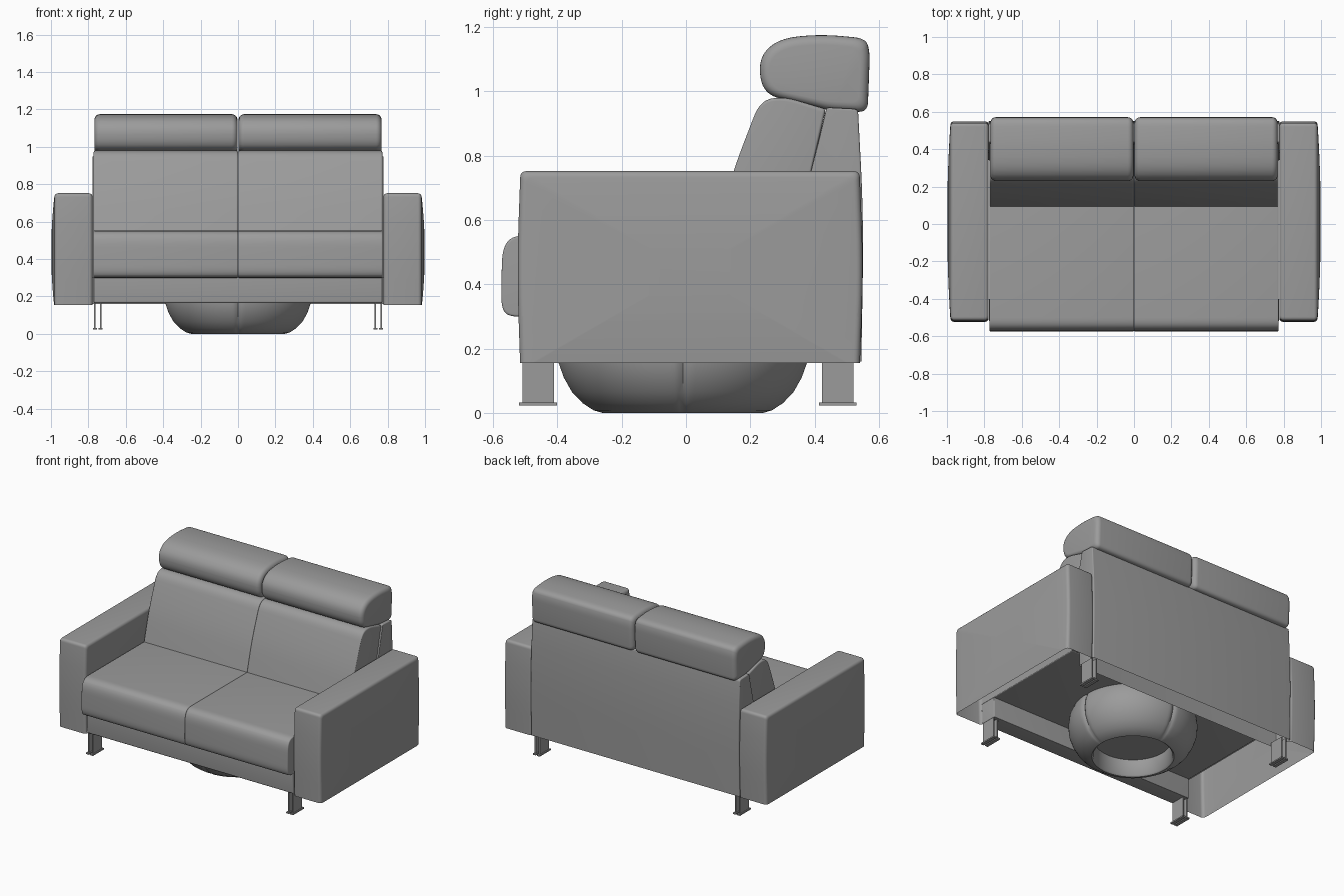
import bpy, bmesh, math
from mathutils import Vector

if "Cube" in bpy.data.objects:
    bpy.data.objects.remove(bpy.data.objects["Cube"])

GREY = bpy.data.materials.new("dark_grey_leather")
GREY.diffuse_color = (0.33, 0.33, 0.33, 1)
GREY.use_nodes = True
GREY.node_tree.nodes["Principled BSDF"].inputs["Base Color"].default_value = GREY.diffuse_color


def finish(name, bm, angle=40, cut=None, open_x=None):
    bmesh.ops.recalc_face_normals(bm, faces=bm.faces[:])

    def bisect(z, clear):
        bmesh.ops.bisect_plane(bm, geom=bm.verts[:] + bm.edges[:] + bm.faces[:],
                               plane_co=(0, 0, z), plane_no=(0, 0, 1), clear_inner=clear)
    if cut is not None:  # leave the underside open at this height
        bisect(cut, True)
    if open_x is not None:  # inner wall hidden beside the seat is left out
        bisect(0.30, False)
        bmesh.ops.delete(bm, context='FACES', geom=[
            f for f in bm.faces
            if all(abs(v.co.x) < open_x + 0.001 and v.co.z < 0.301 for v in f.verts)])
    me = bpy.data.meshes.new(name)
    bm.to_mesh(me)
    bm.free()
    me.materials.append(GREY)
    ob = bpy.data.objects.new(name, me)
    bpy.context.collection.objects.link(ob)
    bpy.ops.object.select_all(action='DESELECT')
    ob.select_set(True)
    bpy.context.view_layer.objects.active = ob
    bpy.ops.object.shade_smooth_by_angle(angle=math.radians(angle))
    return ob


def fillet(pts, n=5):
    """Round each (y, z, radius) corner of a closed profile."""
    out = []
    for i, (y, z, r) in enumerate(pts):
        p = Vector((y, z))
        a = Vector(pts[i - 1][:2])
        b = Vector(pts[(i + 1) % len(pts)][:2])
        if r == 0:
            out.append(p)
            continue
        s = p + (a - p).normalized() * min(r, (a - p).length * 0.48)
        e = p + (b - p).normalized() * min(r, (b - p).length * 0.48)
        for k in range(n + 1):
            t = k / n
            out.append(s * (1 - t) ** 2 + p * 2 * t * (1 - t) + e * t * t)
    return out


def cushion(name, pts, x0, x1, r=0.02, bulge=0.0, cut=None, open_x=None):
    """Side profile swept along x, with rounded ends and an optional pillowed far cap."""
    prof = fillet(pts)
    lo = Vector((min(p.x for p in prof), min(p.y for p in prof)))
    hi = Vector((max(p.x for p in prof), max(p.y for p in prof)))
    c, h = (lo + hi) / 2, (hi - lo) / 2
    sgn = 1 if x1 > x0 else -1

    def end(x, s, b):
        rings = [(x - s * r * (1 - math.sin(math.pi / 2 * k / 5)),
                  r * (1 - math.cos(math.pi / 2 * k / 5)), 1.0) for k in range(6)]
        if b:
            rings += [(x + s * b * (1 - f * f), r, f) for f in (0.9, 0.75, 0.5, 0.25)]
        return rings

    bm = bmesh.new()
    loops = []
    for x, d, f in end(x0, -sgn, 0)[::-1] + end(x1, sgn, bulge):
        ky, kz = f * (h.x - d) / h.x, f * (h.y - d) / h.y
        loops.append([bm.verts.new((x, c.x + (p.x - c.x) * ky, c.y + (p.y - c.y) * kz))
                      for p in prof])
    n = len(prof)
    for A, B in zip(loops, loops[1:]):
        for i in range(n):
            j = (i + 1) % n
            bm.faces.new((A[i], A[j], B[j], B[i]))
    bm.faces.new(loops[0])
    bm.faces.new(loops[-1])
    return finish(name, bm, 40, cut, open_x)


def box(name, lo, hi):
    bm = bmesh.new()
    bmesh.ops.create_cube(bm, size=1)
    for v in bm.verts:
        v.co = [(a + b) / 2 + (b - a) * k for a, b, k in zip(lo, hi, v.co)]
    return finish(name, bm, 30)


# Side profiles (y, z, corner radius)
ARM = [(-0.515, 0.125, 0.005), (0.54, 0.125, 0.005), (0.552, 0.45, 0.2),
       (0.54, 0.752, 0.02), (-0.515, 0.752, 0.02), (-0.526, 0.45, 0.2)]
SEAT = [(-0.555, 0.30, 0.03), (0.34, 0.30, 0.01), (0.34, 0.55, 0.01),
        (-0.54, 0.552, 0.04), (-0.572, 0.51, 0.05), (-0.575, 0.33, 0.04)]
BACK = [(0.08, 0.50, 0.02), (0.335, 0.50, 0.01), (0.39, 0.75, 0.05), (0.435, 0.945, 0.01),
        (0.30, 0.985, 0.05), (0.23, 0.97, 0.05), (0.145, 0.75, 0.1), (0.10, 0.58, 0.05)]
HEAD = [(0.26, 0.985, 0.04), (0.45, 0.94, 0.03), (0.565, 0.935, 0.03), (0.572, 1.12, 0.03),
        (0.56, 1.165, 0.04), (0.42, 1.178, 0.12), (0.29, 1.165, 0.09), (0.23, 1.11, 0.06),
        (0.23, 1.03, 0.05)]

# Upholstered parts, one per side
for s, side in ((-1, "left"), (1, "right")):
    cushion(f"armrest_{side}", ARM, s * 0.777, s * 0.982, 0.02, 0.017, cut=0.155, open_x=0.777)
    cushion(f"seat_cushion_{side}", SEAT, 0, s * 0.773, 0.006)
    cushion(f"back_cushion_{side}", BACK, 0, s * 0.772, 0.01)
    cushion(f"headrest_{side}", HEAD, s * 0.003, s * 0.768, 0.03)

# Back panel (open below) and front rail
PANEL = [(0.41, 0.14, 0), (0.545, 0.14, 0), (0.553, 0.6, 0.2), (0.535, 0.945, 0.015),
         (0.437, 0.95, 0.01), (0.34, 0.55, 0), (0.34, 0.30, 0), (0.41, 0.30, 0)]
cushion("back_panel", PANEL, -0.779, 0.779, 0.006, cut=0.16)
RAIL = [(-0.515, 0.165, 0.01), (-0.40, 0.165, 0.005), (-0.40, 0.305, 0), (-0.52, 0.305, 0.005)]
cushion("front_rail", RAIL, -0.772, 0.772, 0.006)

# Legs: paired metal plates with small flanged feet
for s, side in ((-1, "left"), (1, "right")):
    for y, end in ((-0.46, "front"), (0.472, "back")):
        for k, x in enumerate((0.735, 0.765)):
            x *= s
            box(f"{end}_leg_{side}_{k}", (x - 0.004, y - 0.049, 0.025), (x + 0.004, y + 0.049, 0.175))
            box(f"{end}_foot_{side}_{k}", (x - 0.011, y - 0.059, 0.023), (x + 0.011, y + 0.059, 0.032))

# Round pouf stored below, four stitched panels and a recessed base
POUF = [(0.232, 0.11), (0.24, 0.008), (0.25, 0.0), (0.278, 0.008), (0.312, 0.03), (0.345, 0.064),
        (0.371, 0.11), (0.387, 0.155), (0.392, 0.205), (0.385, 0.265), (0.355, 0.33),
        (0.30, 0.38), (0.20, 0.41), (0.08, 0.42)]
bm = bmesh.new()
N = 180
loops = []
for i, (r, z) in enumerate(POUF):
    ring = []
    for k in range(N):
        a = 2 * math.pi * k / N
        d = (a + math.pi / 4) % (math.pi / 2) - math.pi / 4
        g = 1 - (0.03 * math.exp(-(d / 0.03) ** 2) if i > 2 else 0)
        ring.append(bm.verts.new((r * g * math.cos(a), -0.01 + r * g * math.sin(a), z)))
    loops.append(ring)
for A, B in zip(loops, loops[1:]):
    for k in range(N):
        j = (k + 1) % N
        bm.faces.new((A[k], A[j], B[j], B[k]))
bm.faces.new(loops[0])
bm.faces.new(loops[-1])
finish("pouf", bm, 50)
